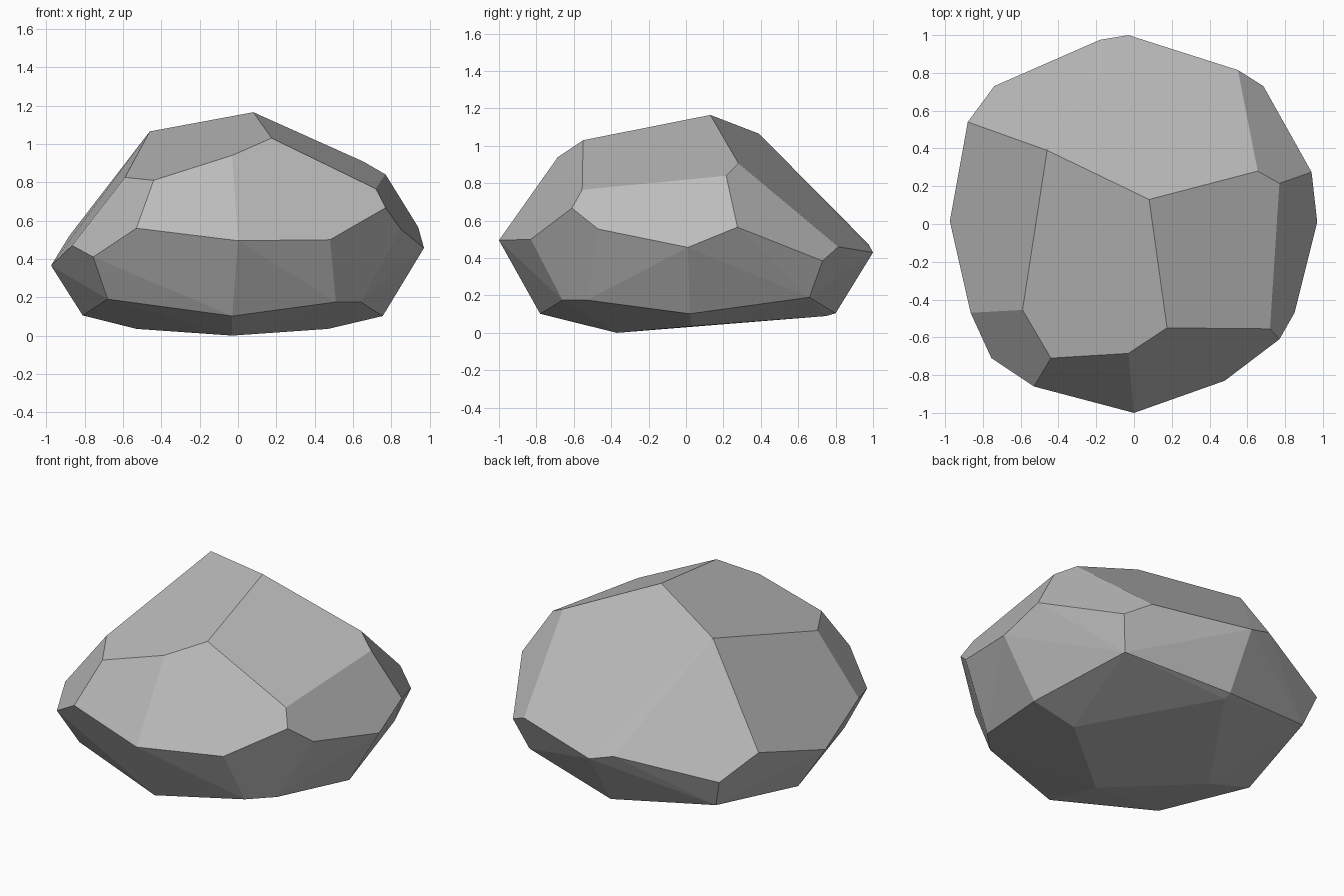
import bpy, bmesh, math

# Corner points of the faceted boulder, in rings from top to bottom
crown = [(.08, .13, 1.165), (-.46, .39, 1.065), (.175, -.55, 1.03), (-.03, -.685, .94),
         (-.44, -.71, .81), (-.59, -.455, .825), (.72, -.555, .765), (.77, .215, .84),
         (.655, .28, .907), (.77, -.61, .667)]
girdle = [(-.53, -.86, .56), (0, -1, .495), (.48, -.83, .5), (.85, -.47, .555),
          (.97, .01, .457), (.94, .275, .565), (.685, .73, .385), (.55, .815, .46),
          (-.03, 1, .43), (-.18, .975, .475), (-.74, .73, .368), (-.88, .54, .52),
          (-.975, .015, .365), (-.865, -.47, .47), (-.755, -.71, .41)]
skirt = [(-.03, -.78, .102), (.51, -.66, .175), (.64, -.53, .175), (.755, .02, .102),
         (.62, .66, .19), (-.04, .8, .105), (-.68, .675, .19), (-.81, .05, .105),
         (-.68, -.595, .19)]
base = [(.47, .03, .035), (-.04, .75, .09), (-.53, .03, .035), (-.03, -.37, 0)]

# Wrap the corners in a convex shell and merge coplanar triangles into facets
bm = bmesh.new()
for p in crown + girdle + skirt + base:
    bm.verts.new(p)
bmesh.ops.convex_hull(bm, input=bm.verts[:])
bmesh.ops.dissolve_limit(bm, angle_limit=math.radians(3),
                         verts=bm.verts[:], edges=bm.edges[:])
bmesh.ops.recalc_face_normals(bm, faces=bm.faces[:])
mesh = bpy.data.meshes.new("boulder")
bm.to_mesh(mesh)
bm.free()

# Single stone grey
grey = bpy.data.materials.new("stone_grey")
grey.diffuse_color = (.5, .5, .5, 1)
mesh.materials.append(grey)
boulder = bpy.data.objects.new("boulder", mesh)
bpy.context.collection.objects.link(boulder)
